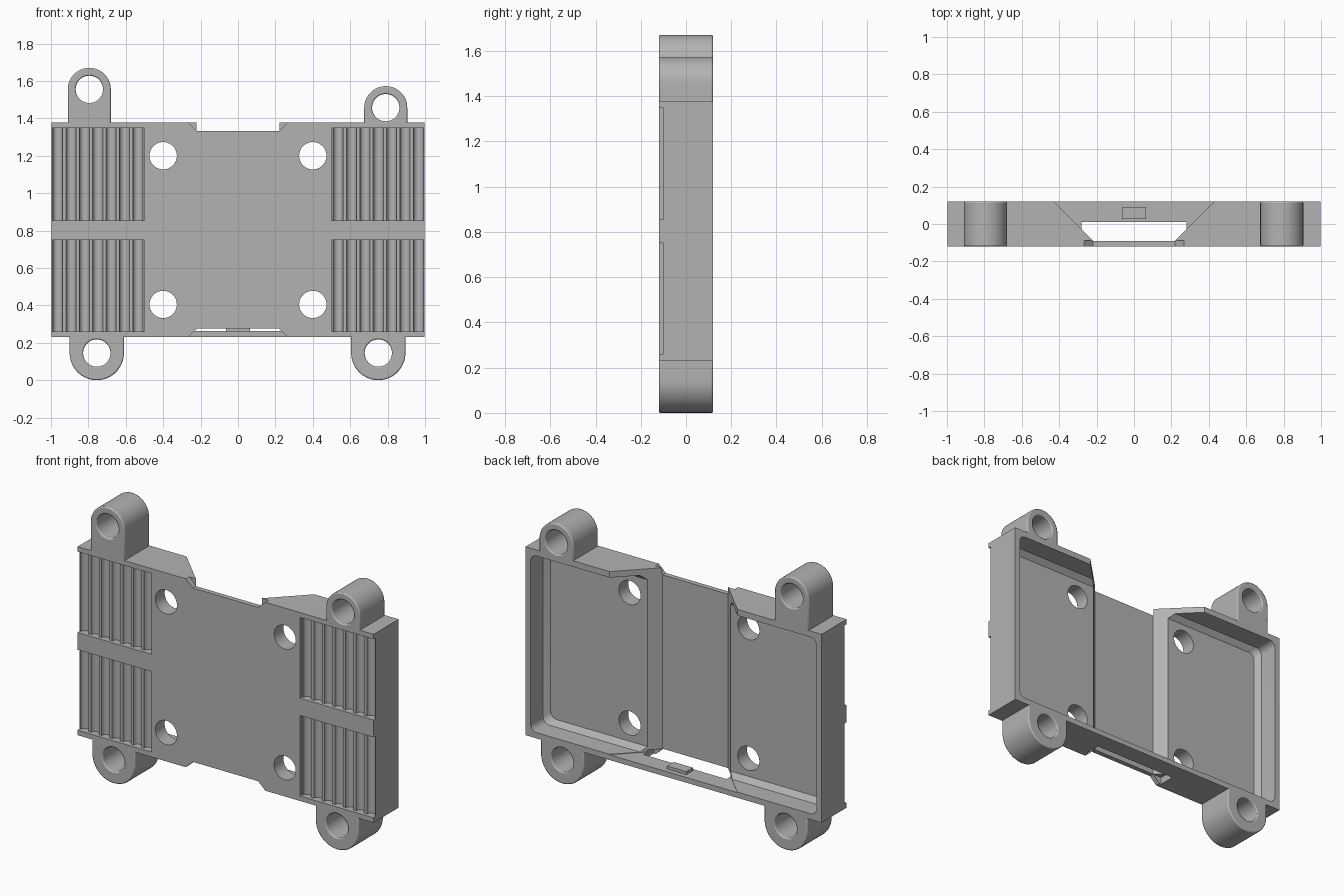
import bpy, bmesh, math
from mathutils import Vector

cube = bpy.data.objects.get("Cube")
if cube:
    bpy.data.objects.remove(cube, do_unlink=True)

grey = bpy.data.materials.new("plain grey")
grey.use_nodes = True
grey.diffuse_color = (0.45, 0.45, 0.45, 1)
grey.node_tree.nodes["Principled BSDF"].inputs["Base Color"].default_value = (0.45, 0.45, 0.45, 1)

FRONT, BACK = -0.12, 0.12
BOTTOM, TOP = 0.23, 1.377


def loft(name, rings):
    """Solid through a list of matching 3D rings, capped at both ends."""
    bm = bmesh.new()
    loops = [[bm.verts.new(p) for p in ring] for ring in rings]
    n = len(loops[0])
    for a, b in zip(loops, loops[1:]):
        for i in range(n):
            j = (i + 1) % n
            bm.faces.new((a[i], a[j], b[j], b[i]))
    bm.faces.new(loops[0])
    bm.faces.new(loops[-1])
    bmesh.ops.recalc_face_normals(bm, faces=bm.faces)
    mesh = bpy.data.meshes.new(name)
    bm.to_mesh(mesh)
    bm.free()
    obj = bpy.data.objects.new(name, mesh)
    bpy.context.collection.objects.link(obj)
    mesh.materials.append(grey)
    return obj


def prism(name, pts, axis, a, b):
    """Extrude a flat outline along y (outline in x, z) or z (outline in x, y)."""
    place = (lambda u, v, t: (u, t, v)) if axis == "y" else (lambda u, v, t: (u, v, t))
    return loft(name, [[place(u, v, t) for u, v in pts] for t in (a, b)])


def box_outline(x0, x1, v0, v1):
    return [(x0, v0), (x1, v0), (x1, v1), (x0, v1)]


def arc(cx, cy, r, start, end, steps):
    return [(cx + r * math.cos(math.radians(start + (end - start) * i / steps)),
             cy + r * math.sin(math.radians(start + (end - start) * i / steps)))
            for i in range(steps + 1)]


def rounded_rect(hx, z0, z1, r):
    pts = []
    for cx, cz, s in ((hx - r, z1 - r, 0), (r - hx, z1 - r, 90),
                      (r - hx, z0 + r, 180), (hx - r, z0 + r, 270)):
        pts += arc(cx, cz, r, s, s + 90, 6)
    return pts


def cut(obj, cutter):
    mod = obj.modifiers.new("cut", "BOOLEAN")
    mod.operation = "DIFFERENCE"
    mod.solver = "EXACT"
    mod.object = cutter
    bpy.context.view_layer.objects.active = obj
    bpy.ops.object.modifier_apply(modifier=mod.name)
    bpy.data.objects.remove(cutter, do_unlink=True)


def hole(obj, x, z, r=0.073):
    cut(obj, prism("hole_cutter", arc(x, z, r, 0, 360, 40)[:-1], "y", -0.3, 0.3))


def smooth(obj):
    bpy.ops.object.select_all(action="DESELECT")
    obj.select_set(True)
    bpy.context.view_layer.objects.active = obj
    bpy.ops.object.shade_smooth_by_angle(angle=math.radians(30))


# Tray body
tray = prism("tray_body", box_outline(-0.997, 0.997, BOTTOM, TOP), "y", FRONT, BACK)

# Rear pocket with a chamfer around its floor
sections = ((0.2, 0), (0.0, 0), (-0.03, 0.03))
cut(tray, loft("pocket_cutter",
               [[(x, y, z) for x, z in rounded_rect(0.962 - d, 0.265 + d, 1.34 - d, 0.04)]
                for y, d in sections]))

# Deeper centre channel with sloped sides, open through the top wall
cut(tray, prism("channel_cutter",
                [(-0.22, -0.09), (0.22, -0.09), (0.51, 0.2), (-0.51, 0.2)], "z", 0.262, 1.6))

# Slanted notches in the front plate, and the slot through the bottom wall
for edge, outside in ((1.333, 1.423), (0.275, 0.185)):
    cut(tray, prism("notch_cutter",
                    [(-0.22, edge), (0.22, edge), (0.315, outside), (-0.315, outside)],
                    "y", -0.2, -0.088))
cut(tray, prism("slot_cutter", box_outline(-0.28, 0.28, 0.15, 0.274), "y", -0.09, 0.01))

# Plate holes
for x in (-0.4, 0.4):
    for z in (0.405, 1.2):
        hole(tray, x, z)

# Fluted grip panels, open at the outer sides
FLUTES, INNER, RECESS = 7, 0.5, -0.1
pitch = (1.0 - INNER) / FLUTES
flutes = [(INNER, RECESS)]
for i in range(FLUTES):
    flutes += arc(INNER + pitch * (i + 0.5), RECESS, 0.027, 180, 0, 8)
flutes += [(1.1, RECESS), (1.1, -0.2), (INNER, -0.2)]
for side in (-1, 1):
    for z0, z1 in ((0.26, 0.75), (0.855, 1.347)):
        cut(tray, prism("flute_cutter", [(side * x, y) for x, y in flutes], "z", z0, z1))
smooth(tray)


# Mounting lugs: rounded tabs with a hole, softened at the rims
def lug(name, x, z, r, root):
    up = z > root
    start = 0 if up else 180
    outline = arc(x, z, r, start, start + 180, 32)
    sign = -1 if up else 1
    outline += [(x + sign * r, root), (x - sign * r, root)]
    obj = prism(name, outline, "y", FRONT, BACK)
    hole(obj, x, z)
    bevel = obj.modifiers.new("soft_rim", "BEVEL")
    bevel.width = 0.007
    bevel.segments = 2
    bevel.limit_method = "ANGLE"
    bevel.angle_limit = math.radians(60)
    smooth(obj)


lug("upper_right_lug", -0.795, 1.555, 0.115, 1.355)
lug("upper_left_lug", 0.79, 1.457, 0.115, 1.355)
lug("lower_right_lug", -0.755, 0.145, 0.145, 0.25)
lug("lower_left_lug", 0.75, 0.145, 0.145, 0.25)

# Small catch on the bottom wall
prism("bottom_catch", [(-0.065, 0.026), (0.065, 0.026), (0.065, 0.09), (-0.065, 0.09)],
      "z", 0.25, 0.28)
